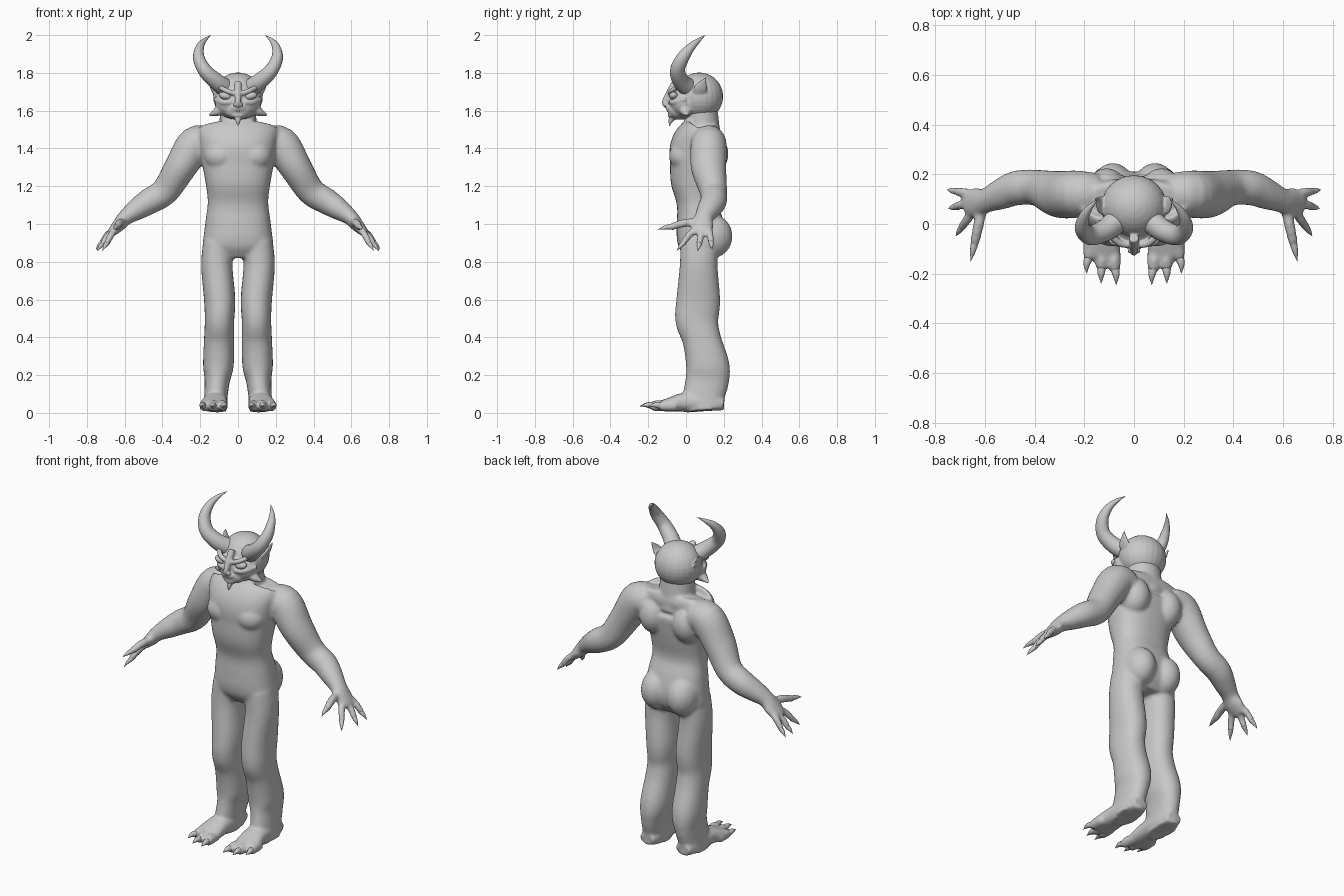
import bpy, bmesh, math
from mathutils import Vector, Matrix

grey = bpy.data.materials.new("stone grey")
grey.diffuse_color = (0.58, 0.58, 0.58, 1)


def smooth_path(keys, steps):
    """Catmull-Rom through (x, y, z, ra, rb) keys."""
    out, n = [], len(keys)
    for i in range(n - 1):
        p = [keys[max(i - 1, 0)], keys[i], keys[i + 1], keys[min(i + 2, n - 1)]]
        for k in range(steps):
            t = k / steps
            out.append([0.5 * (2 * b + (c - a) * t + (2 * a - 5 * b + 4 * c - d) * t * t
                               + (3 * b - a - 3 * c + d) * t ** 3) for a, b, c, d in zip(*p)])
    return out + [list(keys[-1])]


def tube(bm, keys, s=1, ref=(0, 1, 0), power=2.0, sides=24, steps=5):
    """Loft of ellipses; ra lies along ref, rb across it. s = -1 mirrors."""
    path = smooth_path(keys, steps)
    rings = []
    for i, q in enumerate(path):
        t = (Vector(path[min(i + 1, len(path) - 1)][:3]) - Vector(path[max(i - 1, 0)][:3])).normalized()
        u = Vector(ref)
        u = (u - t * u.dot(t)).normalized()
        v = t.cross(u)
        ring = []
        for k in range(sides):
            a = 2 * math.pi * k / sides
            c, d = math.cos(a), math.sin(a)
            c = math.copysign(abs(c) ** (2 / power), c)
            d = math.copysign(abs(d) ** (2 / power), d)
            p = Vector(q[:3]) + u * c * max(q[3], .0008) + v * d * max(q[4], .0008)
            ring.append(bm.verts.new((p.x * s, p.y, p.z)))
        rings.append(ring)
    for a, b in zip(rings, rings[1:]):
        for k in range(sides):
            j = (k + 1) % sides
            bm.faces.new((a[k], a[j], b[j], b[k]))
    bm.faces.new(rings[0])
    bm.faces.new(rings[-1])


def ball(bm, c, r, s=1, tilt=0):
    m = (Matrix.Translation((c[0] * s, c[1], c[2])) @ Matrix.Rotation(tilt * s, 4, 'Y')
         @ Matrix.Diagonal((*r, 1)))
    bmesh.ops.create_uvsphere(bm, u_segments=24, v_segments=16, radius=1, matrix=m)


def finish(bm, name, voxel=0, smooth=3):
    bmesh.ops.recalc_face_normals(bm, faces=bm.faces)
    me = bpy.data.meshes.new(name)
    bm.to_mesh(me)
    bm.free()
    me.materials.append(grey)
    ob = bpy.data.objects.new(name, me)
    bpy.context.collection.objects.link(ob)
    bpy.ops.object.select_all(action='DESELECT')
    bpy.context.view_layer.objects.active = ob
    ob.select_set(True)
    if voxel:  # fuse overlapping volumes into one skin
        r = ob.modifiers.new("fuse", 'REMESH')
        r.mode, r.voxel_size, r.use_smooth_shade = 'VOXEL', voxel, True
        m = ob.modifiers.new("soften", 'SMOOTH')
        m.factor, m.iterations = 0.5, smooth
        bpy.ops.object.modifier_apply(modifier="fuse")
        bpy.ops.object.modifier_apply(modifier="soften")
    bpy.ops.object.shade_smooth()
    return ob


def mix(a, b, t):
    return [p + (q - p) * t for p, q in zip(a, b)]


body, claws = bmesh.new(), bmesh.new()

# torso: (z, y centre, y radius, x radius)
torso = [(.82, .08, .08, .15), (.88, .08, .12, .185), (.95, .08, .13, .18), (1.03, .07, .12, .17),
         (1.12, .055, .105, .16), (1.22, .045, .125, .172), (1.32, .05, .135, .19),
         (1.40, .055, .14, .2), (1.46, .075, .125, .215), (1.495, .1, .09, .215), (1.515, .1, .06, .17)]
tube(body, [(0, y, z, ry, rx) for z, y, ry, rx in torso], power=2.4, sides=40)
tube(body, [(0, .09, 1.42, .1, .11), (0, .085, 1.52, .092, .1), (0, .075, 1.62, .09, .095)])

# leg: (z, x centre, x radius, y centre, y radius)
leg = [(.9, .1, .085, .07, .1), (.78, .112, .083, .067, .1), (.6, .097, .083, .065, .116),
       (.49, .098, .078, .058, .114), (.39, .1, .08, .083, .102), (.25, .104, .081, .115, .115),
       (.17, .11, .067, .112, .115), (.09, .117, .062, .095, .11), (.012, .122, .062, .1, .105)]
foot = [(.118, .2, .045, .045, .033), (.118, .12, .055, .062, .045), (.12, 0, .058, .064, .05),
        (.127, -.08, .045, .073, .038), (.13, -.13, .036, .07, .028)]
arm = [(.15, .12, 1.42, .085, .085), (.225, .12, 1.42, .095, .098), (.305, .12, 1.3, .094, .085),
       (.385, .145, 1.175, .073, .074), (.47, .145, 1.12, .07, .069), (.535, .12, 1.078, .062, .058),
       (.595, .095, 1.035, .05, .042), (.635, .085, .99, .06, .034), (.675, .085, .95, .05, .022)]
# fingers: base, tip, radius
fingers = [((.66, .122, .97), (.752, .138, .865), .019), ((.665, .085, .958), (.747, .062, .855), .019),
           ((.65, .048, .97), (.717, -.048, .858), .019), ((.612, .06, 1.01), (.657, -.15, .97), .022)]
toes = [(.08, .072, -.245), (.13, .132, -.24), (.178, .19, -.2)]

for s in (1, -1):
    tube(body, [(x, y, z, ry, rx) for z, x, rx, y, ry in leg], s, power=2.2)
    tube(body, foot, s, ref=(1, 0, 0), power=2.4)
    tube(body, arm, s)
    ball(body, (.085, .138, .935), (.088, .108, .115), s)      # buttock
    ball(body, (.11, .13, 1.37), (.085, .095, .11), s)         # shoulder blade
    ball(body, (.09, -.01, 1.36), (.09, .08, .08), s)          # chest muscle
    for a, b, r in fingers:
        m1, m2 = mix(a, b, .35), mix(a, b, .68)
        m1[2] += .008
        tube(body, [(*a, r, r), (*m1, r, r), (*m2, r * .85, r * .85)], s, ref=(.6, .7, .4), sides=12)
        c1 = mix(a, b, .6)
        c2 = mix(a, b, .82)
        c2[2] += .004
        tube(claws, [(*c1, r * .75, r * .75), (*c2, r * .5, r * .5), (*b, 0, 0)], s,
             ref=(.6, .7, .4), sides=12, steps=4)
    for x0, x1, y in toes:
        tube(body, [(x0, y + .15, .035, .026, .026), (x0, y + .09, .038, .027, .03),
                    (mix([x0], [x1], .5)[0], y + .055, .032, .02, .02)], s, ref=(1, 0, 0), sides=14)
        tube(claws, [(x0, y + .075, .036, .019, .02), (x1, y + .04, .042, .014, .014),
                     (x1, y, .036, 0, 0)], s, ref=(1, 0, 0), sides=12, steps=4)
for v in body.verts:
    v.co.z = max(v.co.z, 0.0)
finish(body, "body", .0095, 5)
finish(claws, "claws")

# head with face features fused in
head = bmesh.new()
ball(head, (0, .07, 1.675), (.132, .127, .127))
ball(head, (0, .0, 1.64), (.122, .09, .088))
ball(head, (0, -.04, 1.6), (.072, .058, .048))
ball(head, (0, -.062, 1.612), (.05, .045, .025))               # upper lip
ball(head, (0, -.062, 1.575), (.045, .035, .014))              # lower lip
tube(head, [(0, -.055, 1.75, .02, .02), (0, -.088, 1.69, .018, .02), (0, -.108, 1.64, .014, .02),
            (0, -.09, 1.625, .008, .015)], ref=(1, 0, 0), sides=16)   # nose bridge
tube(head, [(0, -.055, 1.58, .025, .025), (0, -.08, 1.55, .015, .014), (0, -.088, 1.515, .002, .002)],
     ref=(1, 0, 0), sides=16)                                  # chin beard
for s in (1, -1):
    tube(head, [(.015, -.085, 1.69, .012, .012), (.06, -.076, 1.705, .014, .014),
                (.115, -.025, 1.735, .012, .012)], s, ref=(0, 0, 1), sides=14)   # brow
    tube(head, [(.035, -.08, 1.645, .014, .014), (.08, -.058, 1.645, .016, .016),
                (.12, 0, 1.66, .012, .012)], s, ref=(0, 0, 1), sides=14)         # cheekbone
    tube(head, [(.08, .0, 1.61, .045, .035), (.12, -.0, 1.59, .025, .02),
                (.158, .01, 1.575, .002, .002)], s, sides=16)                    # jaw spike
    ball(head, (.014, -.108, 1.632), (.012, .012, .01), s)                       # nostril
    tube(head, [(.105, .065, 1.68, .03, .02), (.135, .078, 1.72, .036, .012),
                (.156, .105, 1.775, .003, .003)], s, sides=16)                   # ear
finish(head, "head", .0055, 3)

# eyes, teeth and horns
eyes, teeth, horns = bmesh.new(), bmesh.new(), bmesh.new()
horn = [(.06, .02, 1.715, .05, .05), (.115, -.025, 1.755, .045, .044), (.175, -.045, 1.812, .04, .037),
        (.207, -.018, 1.878, .034, .031), (.202, .025, 1.935, .023, .022),
        (.178, .066, 1.972, .012, .012), (.142, .102, 2.0, 0, 0)]
for s in (1, -1):
    ball(eyes, (.068, -.066, 1.678), (.034, .024, .02), s, tilt=-.25)
    tube(horns, horn, s, steps=7)
    for x, h in ((.008, .012), (.022, .014), (.036, .02)):
        y = -.1 + x * .5
        tube(teeth, [(x, y, 1.603, .006, .006), (x, y - .002, 1.603 - h, 0, 0)], s,
             ref=(1, 0, 0), sides=8, steps=2)
finish(eyes, "eyes")
finish(teeth, "teeth")
finish(horns, "horns")
